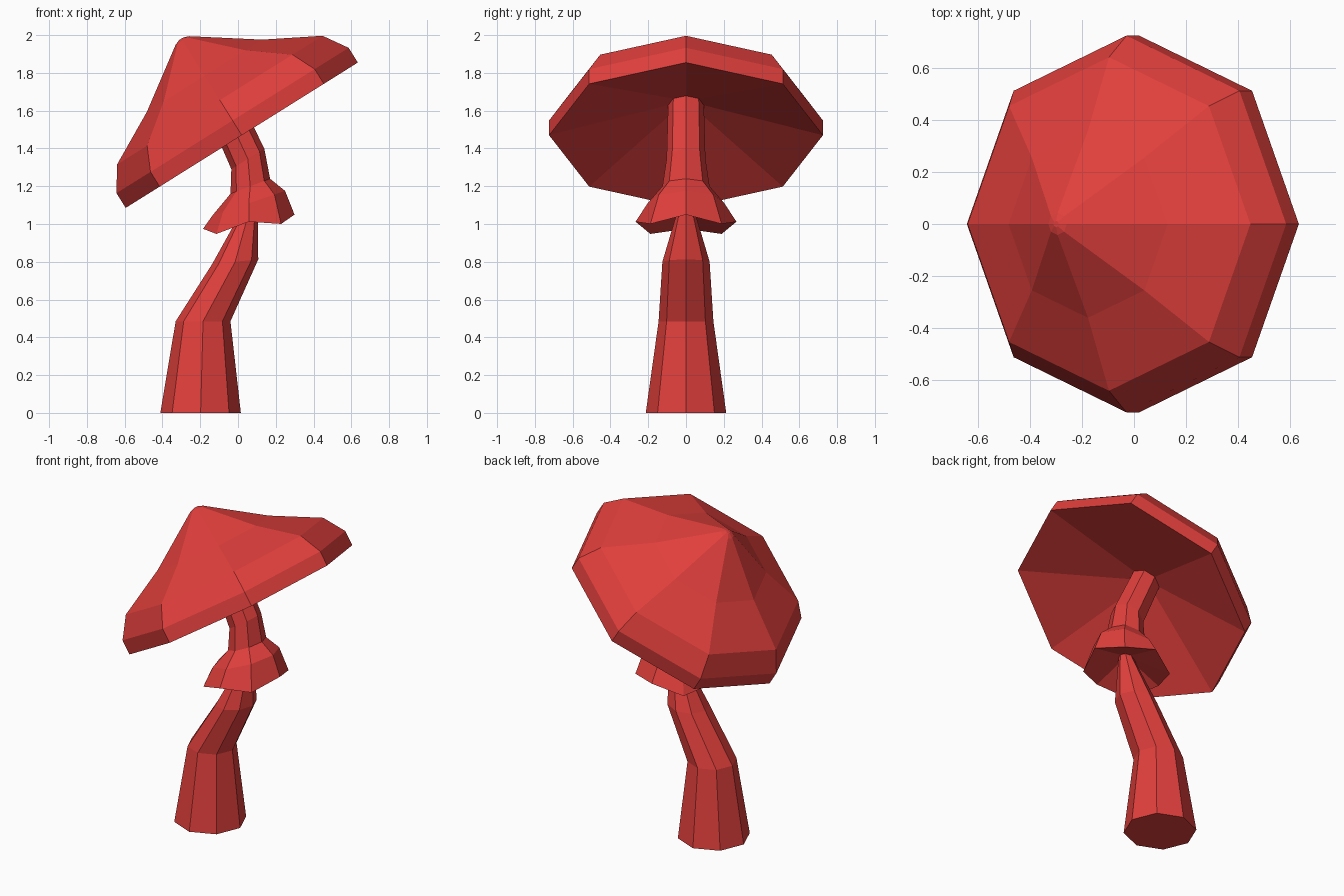
import bpy, bmesh
from math import sin, cos, pi, radians

if "Cube" in bpy.data.objects:
    bpy.data.objects.remove(bpy.data.objects["Cube"])

SIDES = 8
red = bpy.data.materials.new("mushroom_red")
red.diffuse_color = (0.75, 0.05, 0.045, 1)
red.use_nodes = True
red.node_tree.nodes["Principled BSDF"].inputs["Base Color"].default_value = red.diffuse_color


def loft(name, rings):
    """Skin tilted octagonal rings (x, z, rx, ry, tilt, drop of every other corner) and close both ends."""
    bm = bmesh.new()
    loops = []
    for x, z, rx, ry, tilt, drop in rings:
        t = radians(tilt)
        loop = []
        for i in range(SIDES):
            a = 2 * pi * i / SIDES
            u = rx * cos(a)
            loop.append(bm.verts.new((x + u * cos(t), ry * sin(a), z + u * sin(t) - drop * (i % 2))))
        loops.append(loop)
    for a, b in zip(loops, loops[1:]):
        for i in range(SIDES):
            j = (i + 1) % SIDES
            bm.faces.new((a[i], a[j], b[j], b[i]))
    bm.faces.new(loops[0][::-1])
    bm.faces.new(loops[-1])
    bmesh.ops.recalc_face_normals(bm, faces=bm.faces)
    mesh = bpy.data.meshes.new(name)
    bm.to_mesh(mesh)
    bm.free()
    mesh.materials.append(red)
    obj = bpy.data.objects.new(name, mesh)
    bpy.context.collection.objects.link(obj)
    return obj


# Cap: profile of (radius, height along the tilted axis), from the hollow underside to the tip
TILT = 32.05
ax, az = -sin(radians(TILT)), cos(radians(TILT))


def cap_ring(r, h):
    return (0.02 + ax * h, 1.47 + az * h, r, r, TILT, 0)


profile = [(0.095, 0.187), (0.725, 0.0), (0.725, 0.092), (0.642, 0.219),
           (0.361, 0.371), (0.042, 0.592), (0.012, 0.603)]
loft("cap", [cap_ring(r, h) for r, h in profile])

# Bent stem, flaring out into the skirt and continuing up into the cap
loft("stem_with_skirt", [
    (-0.198, 0.0, 0.213, 0.213, 0, 0),
    (-0.185, 0.485, 0.145, 0.145, 0, 0),
    (-0.015, 0.80, 0.123, 0.125, 6, 0),
    (0.06, 1.07, 0.045, 0.045, 10, 0),         # narrow neck inside the skirt
    (0.057, 1.012, 0.245, 0.267, 8.8, 0.038),  # wavy skirt lip
    (0.057, 1.11, 0.203, 0.203, 18.7, 0),
    (0.065, 1.20, 0.112, 0.125, 20.8, 0),
    (0.052, 1.345, 0.103, 0.103, 32, 0),
    cap_ring(0.095, 0.187),
])
